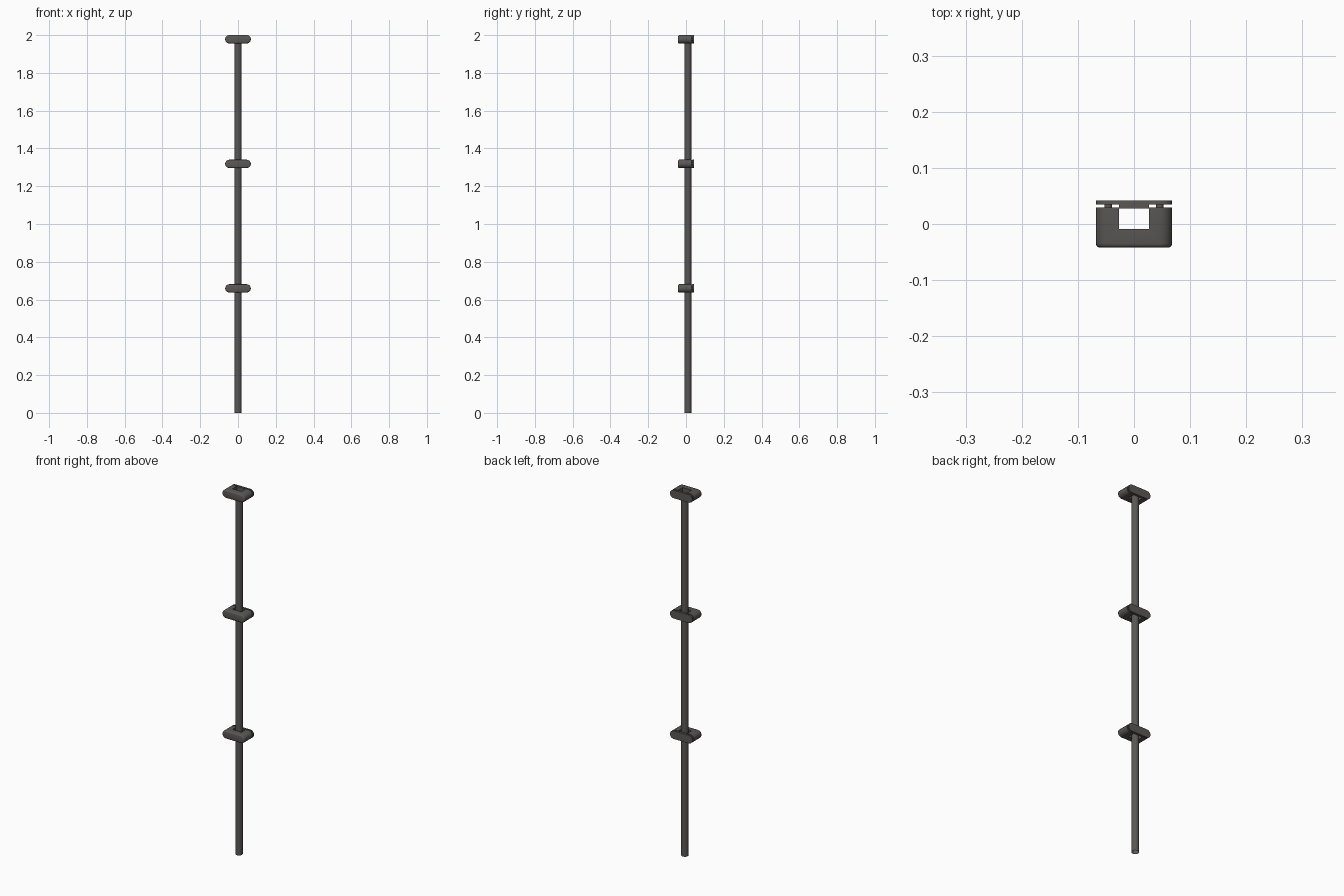
import bpy, bmesh, math
from mathutils import Matrix, Vector

if "Cube" in bpy.data.objects:
    bpy.data.objects.remove(bpy.data.objects["Cube"])

# --- colours
iron = bpy.data.materials.new("dark_iron")
iron.diffuse_color = (0.10, 0.097, 0.09, 1)
iron.use_nodes = True
iron.node_tree.nodes["Principled BSDF"].inputs["Base Color"].default_value = iron.diffuse_color

HALF_W, HALF_H = 0.068, 0.022      # clamp outline
POLE_Y, POLE_R = 0.0095, 0.0185
SPACING = 0.6593


def finish(bm, name, z=0.0, smooth=True):
    bmesh.ops.recalc_face_normals(bm, faces=bm.faces)
    me = bpy.data.meshes.new(name)
    bm.to_mesh(me)
    bm.free()
    me.materials.append(iron)
    ob = bpy.data.objects.new(name, me)
    ob.location.z = z
    bpy.context.collection.objects.link(ob)
    if smooth:
        bpy.ops.object.select_all(action='DESELECT')
        bpy.context.view_layer.objects.active = ob
        ob.select_set(True)
        bpy.ops.object.shade_smooth_by_angle(angle=math.radians(35))
    return ob


def box(bm, x0, x1, y0, y1, z0, z1):
    m = Matrix.Translation(((x0 + x1) / 2, (y0 + y1) / 2, (z0 + z1) / 2)) \
        @ Matrix.Diagonal((x1 - x0, y1 - y0, z1 - z0, 1))
    bmesh.ops.create_cube(bm, size=1, matrix=m)


def stadium(bm, y0, y1, n=10):
    """Round-ended slab outline in xz, extruded along y."""
    pts = []
    for side in (1, -1):
        for i in range(n + 1):
            a = -math.pi / 2 + math.pi * i / n
            pts.append((side * (HALF_W - HALF_H + HALF_H * math.cos(a)),
                        y0, side * HALF_H * math.sin(a)))
    face = bm.faces.new([bm.verts.new(p) for p in pts])
    rim = list(face.edges)
    ext = bmesh.ops.extrude_face_region(bm, geom=[face], use_keep_orig=True)
    bmesh.ops.translate(bm, vec=Vector((0, y1 - y0, 0)),
                        verts=[v for v in ext["geom"] if isinstance(v, bmesh.types.BMVert)])
    bmesh.ops.recalc_face_normals(bm, faces=bm.faces)
    return rim


# --- pole: open-ended thin tube
bm = bmesh.new()
bmesh.ops.create_cone(bm, cap_ends=False, segments=24, radius1=POLE_R, radius2=POLE_R,
                      depth=3 * SPACING,
                      matrix=Matrix.Translation((0, POLE_Y, 1.5 * SPACING)))
finish(bm, "pole")

# --- cutter for the pole slot in the clamp bodies
for i in range(1, 4):
    z = SPACING * i
    bm = bmesh.new()
    box(bm, -0.027, 0.027, -0.009, 0.06, -0.05, 0.05)
    cutter = finish(bm, f"slot_cutter_{i}", z, smooth=False)
    cutter.hide_render = True

    # clamp body: softened front rim, U-shaped slot open to the back
    bm = bmesh.new()
    rim = stadium(bm, -0.042, 0.029)
    bmesh.ops.bevel(bm, geom=rim, offset=0.007, segments=3, profile=0.5, affect='EDGES')
    body = finish(bm, f"clamp_body_{i}", z)
    mod = body.modifiers.new("slot", 'BOOLEAN')
    mod.operation = 'DIFFERENCE'
    mod.solver = 'EXACT'
    mod.object = cutter
    bpy.context.view_layer.objects.active = body
    bpy.ops.object.modifier_move_to_index(modifier="slot", index=0)
    bpy.ops.object.modifier_apply(modifier="slot")
    bpy.data.objects.remove(cutter)

    # back plate with the pad that presses on the pole
    bm = bmesh.new()
    stadium(bm, 0.035, 0.042)
    finish(bm, f"back_plate_{i}", z)
    bm = bmesh.new()
    box(bm, -0.027, 0.027, 0.028, 0.036, -HALF_H + 0.001, HALF_H - 0.001)
    finish(bm, f"plate_pad_{i}", z, smooth=False)

    # two bolts bridging the gap
    bm = bmesh.new()
    for s in (-1, 1):
        bmesh.ops.create_cone(bm, cap_ends=True, segments=16, radius1=0.007, radius2=0.007,
                              depth=0.012,
                              matrix=Matrix.Translation((s * 0.046, 0.032, 0))
                              @ Matrix.Rotation(math.pi / 2, 4, 'X'))
    finish(bm, f"clamp_bolts_{i}", z)
